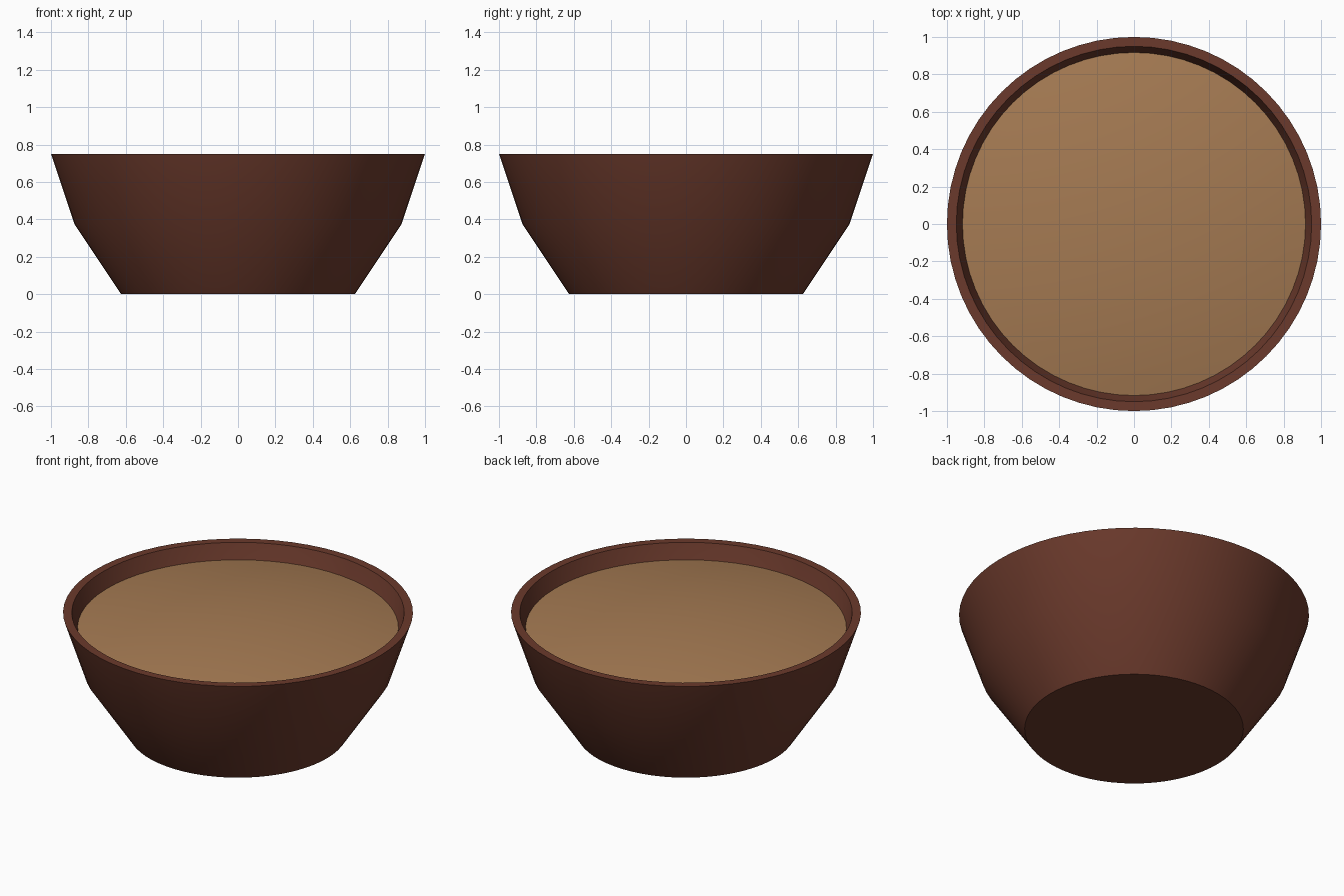
import bpy, bmesh, math

cube = bpy.data.objects.get("Cube")
if cube:
    bpy.data.objects.remove(cube, do_unlink=True)

SEGMENTS = 64


def material(name, rgb):
    mat = bpy.data.materials.new(name)
    mat.use_nodes = True
    color = (*rgb, 1.0)
    mat.diffuse_color = color
    mat.node_tree.nodes["Principled BSDF"].inputs["Base Color"].default_value = color
    return mat


def lathe(name, profile, mat):
    """Spin a (radius, height) profile, listed from the bottom outwards."""
    bm = bmesh.new()
    verts = [bm.verts.new((r, 0, z)) for r, z in profile]
    edges = [bm.edges.new(pair) for pair in zip(verts, verts[1:])]
    bmesh.ops.spin(bm, geom=verts + edges, cent=(0, 0, 0), axis=(0, 0, 1),
                   angle=math.tau, steps=SEGMENTS, use_merge=True)
    bmesh.ops.remove_doubles(bm, verts=bm.verts, dist=0.0001)
    bmesh.ops.recalc_face_normals(bm, faces=bm.faces)
    # An open surface faces upwards
    if any(e.is_boundary for e in bm.edges) and sum(f.normal.z for f in bm.faces) < 0:
        bmesh.ops.reverse_faces(bm, faces=bm.faces)
    mesh = bpy.data.meshes.new(name)
    bm.to_mesh(mesh)
    bm.free()
    mesh.materials.append(mat)
    obj = bpy.data.objects.new(name, mesh)
    bpy.context.collection.objects.link(obj)
    bpy.ops.object.select_all(action='DESELECT')
    obj.select_set(True)
    bpy.context.view_layer.objects.active = obj
    bpy.ops.object.shade_smooth_by_angle(angle=math.radians(30))
    return obj


wood = material("dark red brown wood", (0.147, 0.042, 0.025))
broth = material("tan broth", (0.375, 0.195, 0.085))

# Bowl: outer wall, flat rim, inner wall and floor
lathe("bowl", [(0, 0), (0.625, 0), (0.875, 0.375), (1, 0.75),
               (0.95, 0.75), (0.825, 0.375), (0.58, 0.05), (0, 0.05)], wood)

# Broth: domed surface resting against the inner wall
RADIUS, EDGE_Z, RISE, RINGS = 0.917, 0.655, 0.09, 12
dome = [(RADIUS * i / RINGS, EDGE_Z + RISE * (1 - (i / RINGS) ** 2))
        for i in range(RINGS + 1)]
lathe("broth", dome, broth)
